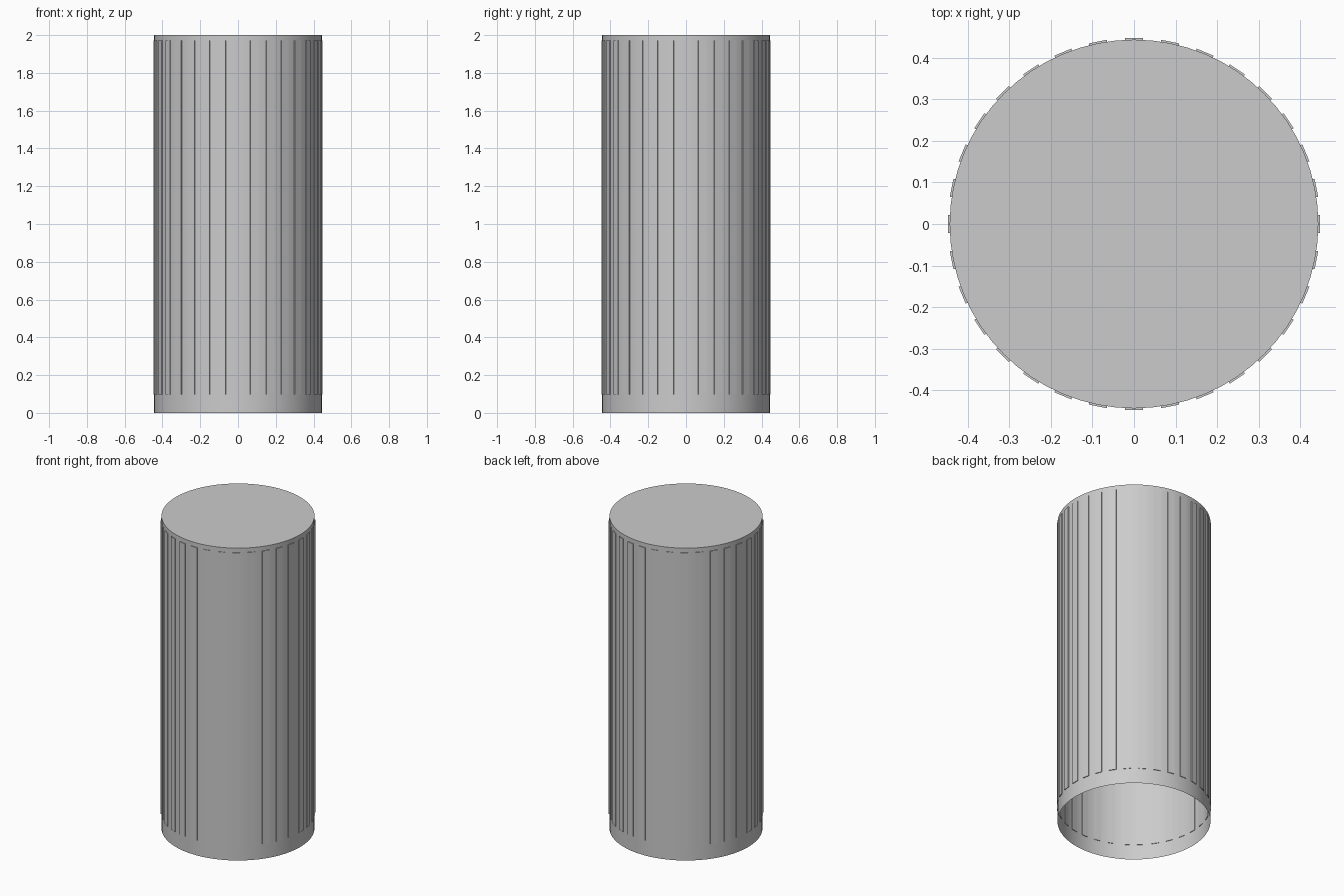
import bpy, bmesh
from math import cos, sin, pi
from mathutils import Matrix

if "Cube" in bpy.data.objects:
    bpy.data.objects.remove(bpy.data.objects["Cube"])

RADIUS, HEIGHT = 0.444, 2.0
SLATS, SLAT_W, SLAT_T = 32, 0.044, 0.008
SLAT_Z0, SLAT_Z1 = 0.097, 1.972


def finish(name, bm):
    mesh = bpy.data.meshes.new(name)
    bm.to_mesh(mesh)
    bm.free()
    obj = bpy.data.objects.new(name, mesh)
    bpy.context.collection.objects.link(obj)
    return obj


# Thin drum shell: closed on top, open underneath
bm = bmesh.new()
bmesh.ops.create_cone(bm, cap_ends=True, segments=64, radius1=RADIUS, radius2=RADIUS,
                      depth=HEIGHT, matrix=Matrix.Translation((0, 0, HEIGHT / 2)))
bottom = [f for f in bm.faces if f.normal.z < -0.9]
bmesh.ops.delete(bm, geom=bottom, context='FACES_ONLY')
shell = finish("drum_shell", bm)
bpy.context.view_layer.objects.active = shell
shell.select_set(True)
bpy.ops.object.shade_smooth_by_angle()

# Ring of thin vertical slats set into the wall
bm = bmesh.new()
for i in range(SLATS):
    turn = Matrix.Rotation(2 * pi * i / SLATS, 4, 'Z')
    place = Matrix.Translation((RADIUS, 0, (SLAT_Z0 + SLAT_Z1) / 2))
    size = Matrix.Diagonal((SLAT_T, SLAT_W, SLAT_Z1 - SLAT_Z0, 1))
    bmesh.ops.create_cube(bm, size=1, matrix=turn @ place @ size)
finish("wall_slats", bm)
